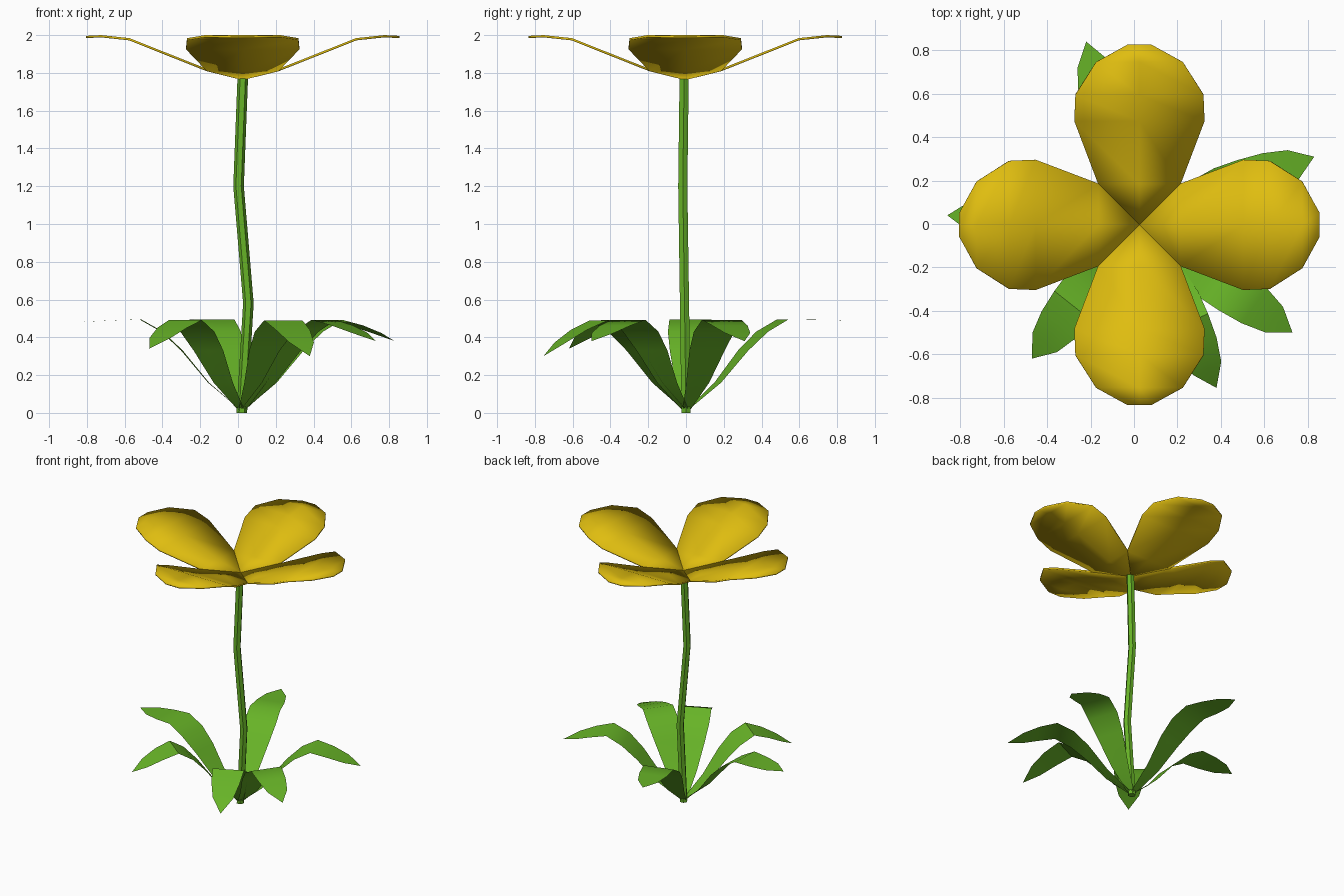
import bpy, bmesh
from math import cos, sin, pi, radians, atan2, hypot
from mathutils import Vector, Matrix

if "Cube" in bpy.data.objects:
    bpy.data.objects.remove(bpy.data.objects["Cube"])


def make_material(name, rgb):
    mat = bpy.data.materials.new(name)
    mat.use_nodes = True
    mat.diffuse_color = (*rgb, 1)
    mat.node_tree.nodes["Principled BSDF"].inputs["Base Color"].default_value = (*rgb, 1)
    return mat


yellow = make_material("petal yellow", (0.74, 0.51, 0.005))
green = make_material("leaf green", (0.135, 0.45, 0.02))


def finish(bm, name, mat, angle=35):
    """Turn a bmesh into a named, shaded object."""
    bmesh.ops.remove_doubles(bm, verts=bm.verts, dist=0.0005)
    mesh = bpy.data.meshes.new(name)
    bm.to_mesh(mesh)
    bm.free()
    mesh.materials.append(mat)
    obj = bpy.data.objects.new(name, mesh)
    bpy.context.collection.objects.link(obj)
    bpy.ops.object.select_all(action='DESELECT')
    obj.select_set(True)
    bpy.context.view_layer.objects.active = obj
    bpy.ops.object.shade_smooth_by_angle(angle=radians(angle))
    return obj


def blade(rows):
    """Strip along +x from rows of (distance, half width, height)."""
    bm = bmesh.new()
    rings = [[bm.verts.new((r, s * w, z)) for s in (-1, 0, 1)] for r, w, z in rows]
    for a, b in zip(rings, rings[1:]):
        for i in (0, 1):
            bm.faces.new((a[i], b[i], b[i + 1], a[i + 1]))
    bmesh.ops.dissolve_degenerate(bm, edges=bm.edges, dist=0.0005)
    return bm


# Four petals meeting over the stem
centre = Vector((0.025, -0.004, 0))
petal_rows = [(0, 0, 1.768), (0.19, 0.19, 1.815), (0.48, 0.3, 1.93), (0.6, 0.295, 1.978),
              (0.75, 0.2, 1.994), (0.83, 0.055, 1.99)]
for i, side in enumerate(("left", "back", "right", "front")):
    bm = blade(petal_rows)
    bm.transform(Matrix.Translation(centre) @ Matrix.Rotation(i * pi / 2, 4, 'Z'))
    petal = finish(bm, side + "_petal", yellow)
    solid = petal.modifiers.new("thickness", 'SOLIDIFY')
    solid.thickness = 0.012
    solid.offset = 0

# Bent six-sided stem
path = [(0.02, 0, 0), (0.055, -0.008, 0.58), (0.003, -0.017, 1.2), (0.025, -0.01, 1.77)]
bm = bmesh.new()
rings = [[bm.verts.new((x + 0.028 * cos(k * pi / 3), y + 0.028 * sin(k * pi / 3), z))
          for k in range(6)] for x, y, z in path]
for a, b in zip(rings, rings[1:]):
    for k in range(6):
        n = (k + 1) % 6
        bm.faces.new((a[k], a[n], b[n], b[k]))
bm.faces.new(rings[0][::-1])
bm.faces.new(rings[-1])
finish(bm, "stem", green)

# Arching leaves around the foot: name, tip x, tip y, tip height
leaves = [("back_left_leaf", 0.83, 0.31, 0.38), ("front_left_leaf", 0.73, -0.5, 0.38),
          ("front_leaf", 0.38, -0.755, 0.3), ("front_right_leaf", -0.47, -0.62, 0.34),
          ("right_leaf", -0.86, 0.04, 0.48), ("back_leaf", -0.22, 0.84, 0.49)]
# Fraction of length, half width, height
arch = [(0, 0.02, 0.01), (0.2, 0.065, 0.16), (0.36, 0.1, 0.33), (0.48, 0.115, 0.43),
        (0.61, 0.112, 0.495), (0.75, 0.1, 0.495), (0.88, 0.072, 0.495), (1, 0, 0.495)]
foot = Vector((0.02, 0, 0))
for name, x, y, tip in leaves:
    dx, dy = x - foot.x, y - foot.y
    length = hypot(dx, dy)
    rows = []
    for t, w, z in arch:
        droop = max(0, (t - 0.58) / 0.42) ** 1.4
        rows.append((t * length, w, z + (tip - 0.495) * droop))
    bm = blade(rows)
    bm.transform(Matrix.Translation(foot) @ Matrix.Rotation(atan2(dy, dx), 4, 'Z'))
    finish(bm, name, green, 50)
